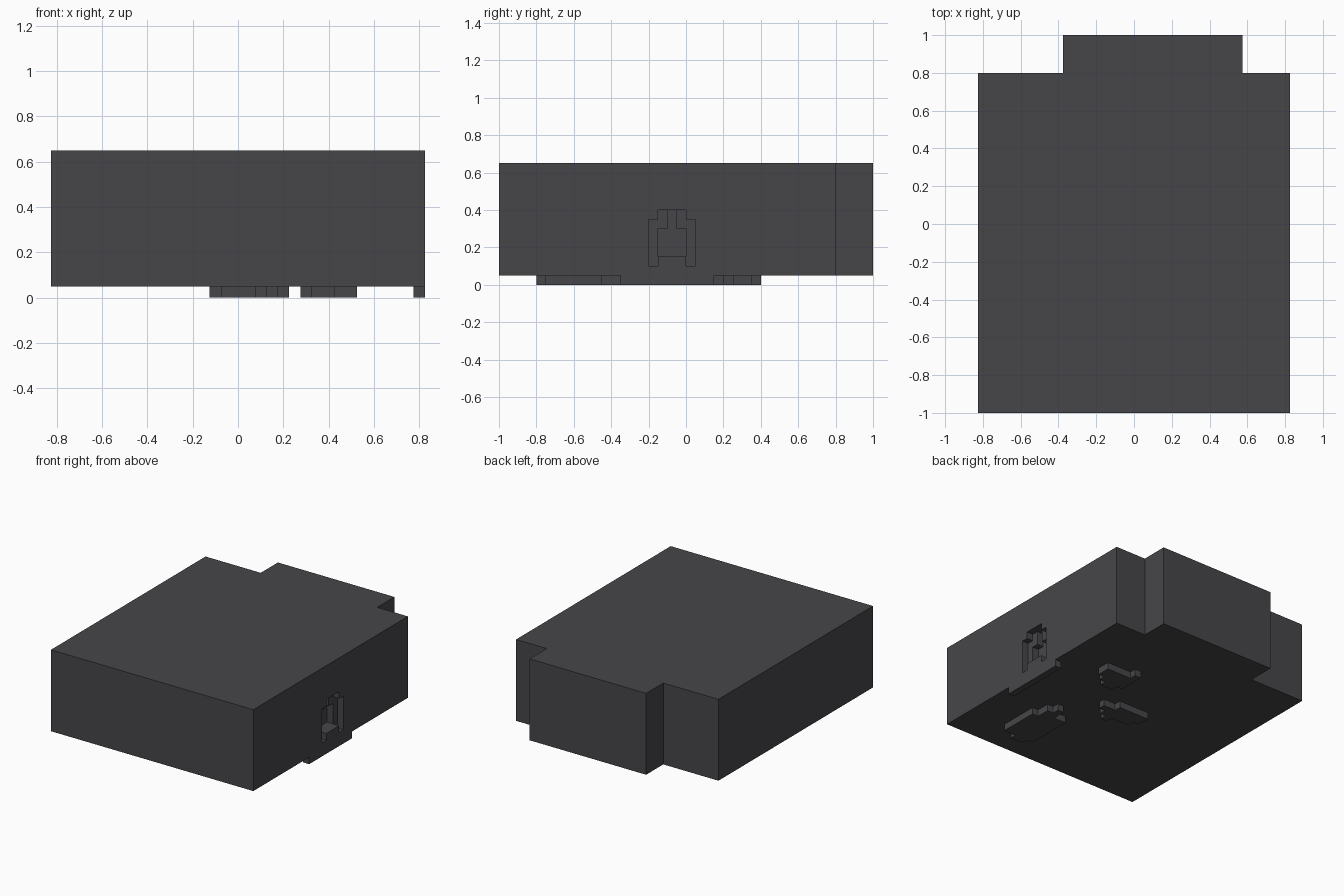
import bpy
import bmesh
from mathutils import Vector

U = 0.05                              # size of one block cell
ORIGIN = Vector((-0.825, -1.0, 0.0))  # corner of the block grid

if "Cube" in bpy.data.objects:
    bpy.data.objects.remove(bpy.data.objects["Cube"], do_unlink=True)

charcoal = bpy.data.materials.new("charcoal")
charcoal.use_nodes = True
COLOUR = (0.062, 0.060, 0.066, 1)
charcoal.diffuse_color = COLOUR
charcoal.node_tree.nodes["Principled BSDF"].inputs["Base Color"].default_value = COLOUR


def prism(name, outline, low, high, axis="z"):
    """Extrude an outline given in grid cells along z, or along x for (y, z) outlines."""
    def place(a, b, c):
        cell = Vector((a, b, c)) if axis == "z" else Vector((c, a, b))
        return ORIGIN + cell * U

    bm = bmesh.new()
    base = bm.faces.new([bm.verts.new(place(a, b, low)) for a, b in outline])
    step = place(0, 0, high) - place(0, 0, low)
    new = bmesh.ops.extrude_face_region(bm, geom=[base], use_keep_orig=True)["geom"]
    bmesh.ops.translate(bm, vec=step, verts=[v for v in new if isinstance(v, bmesh.types.BMVert)])
    bmesh.ops.recalc_face_normals(bm, faces=bm.faces)
    mesh = bpy.data.meshes.new(name)
    bm.to_mesh(mesh)
    bm.free()
    mesh.materials.append(charcoal)
    obj = bpy.data.objects.new(name, mesh)
    bpy.context.collection.objects.link(obj)
    return obj


def rect(a0, a1, b0, b1):
    return [(a0, b0), (a1, b0), (a1, b1), (a0, b1)]


# Main block with the narrower step at the back
body = prism("body", [(0, 0), (33, 0), (33, 36), (28, 36), (28, 40),
                      (9, 40), (9, 36), (0, 36)], 1, 13)

# Stepped recess in the right side: shallow arch, then deeper pockets
arch = [(16, 2), (17, 2), (17, 3), (20, 3), (20, 2), (21, 2),
        (21, 7), (20, 7), (20, 8), (17, 8), (17, 7), (16, 7)]
recess = [("arch_cutter", arch, 32),
          ("pocket_cutter", rect(17, 20, 3, 6), 31),
          ("slot_cutter", rect(18, 19, 3, 8), 31)]
for name, outline, depth in recess:
    cutter = prism(name, outline, depth, 34, axis="x")
    cutter.hide_render = True
    cutter.hide_viewport = True
    cut = body.modifiers.new(name, "BOOLEAN")
    cut.operation = "DIFFERENCE"
    cut.solver = "EXACT"
    cut.object = cutter

# Low stepped patches on the underside
prism("edge_strip", rect(32, 33, 13, 23), 0, 1)
prism("back_patch", [(27, 25), (27, 27), (23, 27), (23, 28), (22, 28), (22, 24),
                     (23, 24), (23, 23), (25, 23), (25, 24), (26, 24), (26, 25)], 0, 1)
prism("middle_patch", [(21, 18), (21, 19), (19, 19), (19, 20), (14, 20), (14, 18),
                       (15, 18), (15, 17), (18, 17), (18, 16), (19, 16), (19, 17),
                       (20, 17), (20, 18)], 0, 1)
prism("front_patch", [(27, 5), (27, 11), (26, 11), (26, 13), (25, 13), (25, 14), (24, 14),
                      (24, 12), (22, 12), (22, 5), (23, 5), (23, 4), (25, 4), (25, 5)], 0, 1)
